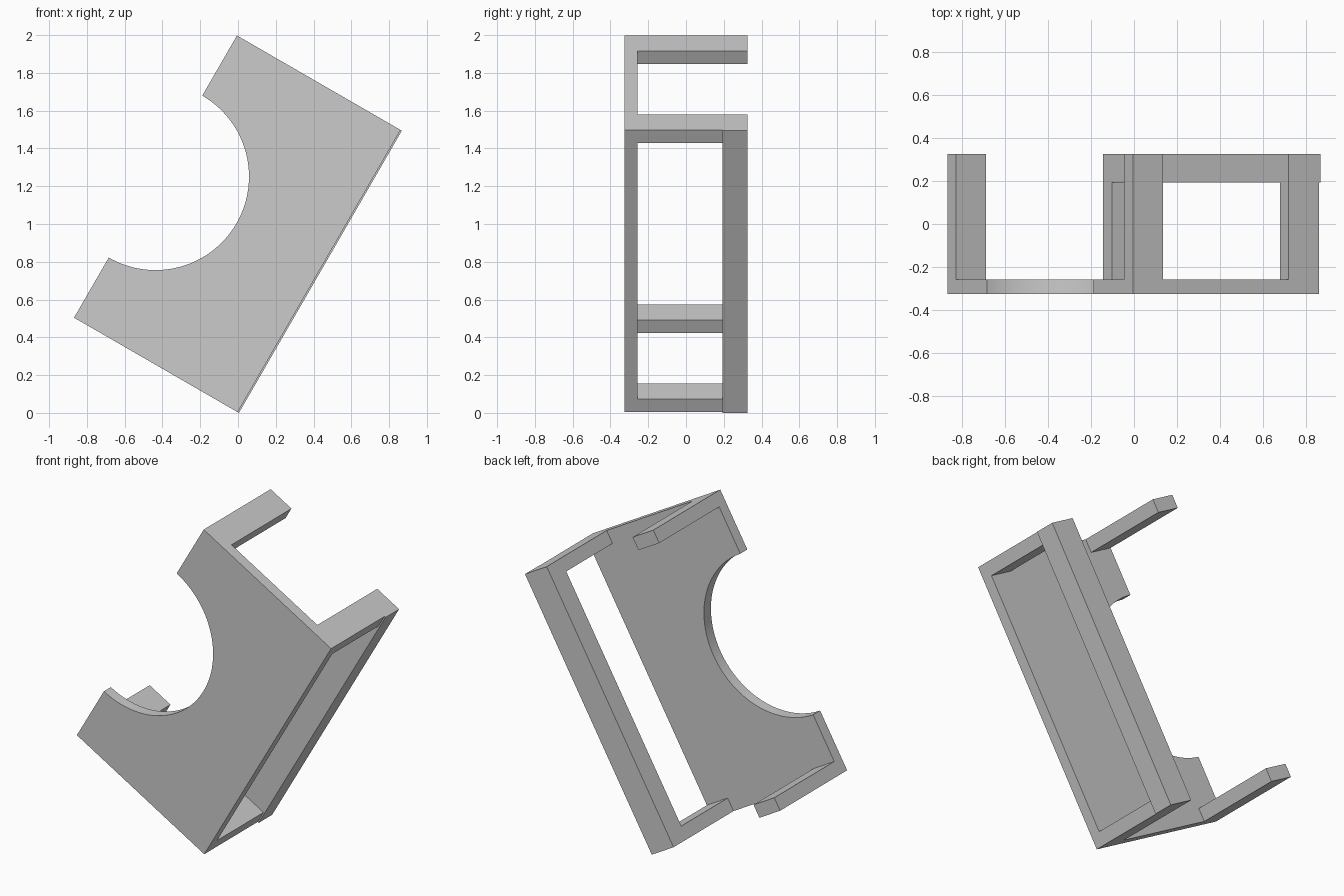
import bpy
import bmesh
from math import sin, cos, pi, radians
from mathutils import Vector

cube = bpy.data.objects.get("Cube")
if cube:
    bpy.data.objects.remove(cube, do_unlink=True)

LENGTH, WIDTH = 1.725, 1.0
RADIUS = 0.495
ARM_T, ARM_W = 0.08, 0.163
LIP = 0.008
FRONT, PLATE_BACK, BAR_FRONT, BACK = -0.325, -0.257, 0.193, 0.325

# The bracket is tilted: u runs along its long side, v along its short side
ORIGIN = Vector((-0.002, 0, 0.004))
U = Vector((cos(radians(60)), 0, sin(radians(60))))
V = Vector((-U.z, 0, U.x))

grey = bpy.data.materials.new("plain grey")
grey.use_nodes = True
grey.diffuse_color = (0.6, 0.6, 0.6, 1)
grey.node_tree.nodes["Principled BSDF"].inputs["Base Color"].default_value = (0.6, 0.6, 0.6, 1)


def extrude_profile(name, profile, y0, y1):
    """Extrude a (u, v) outline from y0 to y1."""
    bm = bmesh.new()
    verts = [bm.verts.new(ORIGIN + U * u + V * v + Vector((0, y0, 0))) for u, v in profile]
    face = bm.faces.new(verts)
    result = bmesh.ops.extrude_face_region(bm, geom=[face])
    moved = [g for g in result["geom"] if isinstance(g, bmesh.types.BMVert)]
    bmesh.ops.translate(bm, verts=moved, vec=(0, y1 - y0, 0))
    bmesh.ops.recalc_face_normals(bm, faces=bm.faces)
    mesh = bpy.data.meshes.new(name)
    bm.to_mesh(mesh)
    bm.free()
    mesh.materials.append(grey)
    obj = bpy.data.objects.new(name, mesh)
    bpy.context.collection.objects.link(obj)
    return obj


def rect(u0, u1, v0, v1):
    return [(u0, v0), (u1, v0), (u1, v1), (u0, v1)]


# Front plate with a half-round notch in its open side
STEPS = 64
notch = [(LENGTH / 2 + RADIUS * cos(pi * i / STEPS), WIDTH - RADIUS * sin(pi * i / STEPS))
         for i in range(STEPS + 1)]
outline = [(0, 0), (LENGTH, 0), (LENGTH, WIDTH)] + notch + [(0, WIDTH)]
plate = extrude_profile("front_plate", outline, FRONT, PLATE_BACK)
bpy.context.view_layer.objects.active = plate
plate.select_set(True)
bpy.ops.object.shade_smooth_by_angle(angle=radians(30))

# Arms at both ends: short ones carry the back bar, long ones stand free
for end, u0 in (("lower", 0), ("upper", LENGTH - ARM_T)):
    extrude_profile(end + "_bar_arm", rect(u0, u0 + ARM_T, 0, ARM_W), PLATE_BACK, BAR_FRONT)
    extrude_profile(end + "_free_arm", rect(u0, u0 + ARM_T, WIDTH - ARM_W, WIDTH), PLATE_BACK, BACK)

# Back bar, standing slightly proud of the plate edge
extrude_profile("back_bar", rect(0, LENGTH, -LIP, ARM_W), BAR_FRONT, BACK)
